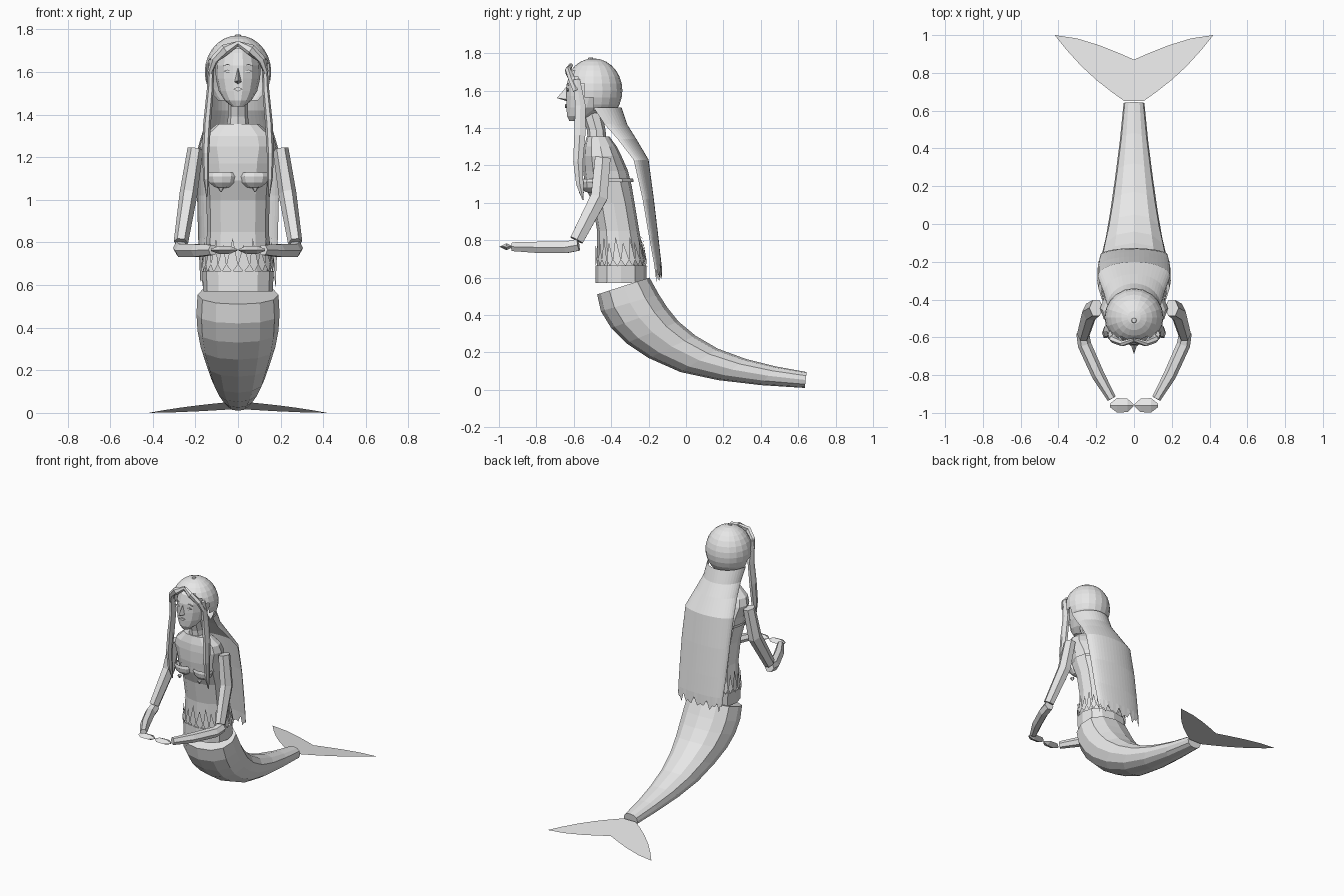
import bpy, bmesh, math
from mathutils import Vector, Matrix

if "Cube" in bpy.data.objects:
    bpy.data.objects.remove(bpy.data.objects["Cube"])

grey = bpy.data.materials.new("pale grey")
grey.diffuse_color = (0.8, 0.8, 0.8, 1)
grey.use_nodes = True
grey.node_tree.nodes["Principled BSDF"].inputs["Base Color"].default_value = grey.diffuse_color


def finish(name, bm, mirror=False):
    if mirror:  # copy across x = 0
        geo = bmesh.ops.duplicate(bm, geom=bm.verts[:] + bm.edges[:] + bm.faces[:])["geom"]
        for v in [g for g in geo if isinstance(g, bmesh.types.BMVert)]:
            v.co.x *= -1
    bmesh.ops.recalc_face_normals(bm, faces=bm.faces[:])
    me = bpy.data.meshes.new(name)
    bm.to_mesh(me)
    bm.free()
    me.materials.append(grey)
    ob = bpy.data.objects.new(name, me)
    bpy.context.collection.objects.link(ob)
    return ob


def ring(c, a, b, n, power=1.0, turn=0.0):
    """Closed oval around c with half axes a and b; power below 1 squares it."""
    pts = []
    for i in range(n):
        t = 2 * math.pi * (i + turn) / n
        ca, sa = math.cos(t), math.sin(t)
        f = lambda q: math.copysign(abs(q) ** power, q) if abs(q) > 1e-6 else 0
        pts.append(Vector(c) + Vector(a) * f(ca) + Vector(b) * f(sa))
    return pts


def loft(bm, rings, closed=True, caps=True):
    rows = [[bm.verts.new(p) for p in r] for r in rings]
    n = len(rows[0])
    for r, s in zip(rows, rows[1:]):
        for i in range(n if closed else n - 1):
            j = (i + 1) % n
            bm.faces.new((r[i], r[j], s[j], s[i]))
    if caps:
        bm.faces.new(rows[0][::-1])
        bm.faces.new(rows[-1])


def upright(levels, n, power=1.0):
    """Horizontal rings from (z, half width, front y, back y)."""
    return [ring((0, (f + b) / 2, z), (w, 0, 0), (0, (b - f) / 2, 0), n, power)
            for z, w, f, b in levels]


def tube(bm, path, n=6, caps=True):
    """Path of (centre, radius across x, radius across the bend)."""
    pts = [Vector(p[0]) for p in path]
    rings = []
    for i, (c, rx, ry) in enumerate(path):
        d = (pts[min(i + 1, len(pts) - 1)] - pts[max(i - 1, 0)]).normalized()
        a = (Vector((1, 0, 0)) - d * d.x).normalized()
        rings.append(ring(c, a * rx, d.cross(a) * ry, n))
    loft(bm, rings, caps=caps)


# Tail: oval sections between an upper and a lower outline
bm = bmesh.new()
stations = [(-.195, .60, -.475, .51, .19), (-.145, .51, -.455, .42, .195),
            (-.10, .44, -.40, .33, .19), (-.04, .365, -.32, .25, .175),
            (.05, .29, -.20, .17, .15), (.17, .22, -.03, .095, .125),
            (.32, .165, .17, .052, .10), (.48, .125, .40, .025, .075),
            (.645, .095, .635, .01, .055)]
loft(bm, [ring((0, (uy + ly) / 2, (uz + lz) / 2), (w, 0, 0),
               (0, (uy - ly) / 2, (uz - lz) / 2), 12, .9)
          for uy, uz, ly, lz, w in stations])
finish("tail", bm)

# Tail fin: flat sheet sloping down to the tips
bm = bmesh.new()
half = [(.05, .65), (.12, .70), (.2, .763), (.28, .837), (.36, .925), (.42, 1.0),
        (.30, .982), (.18, .945), (.08, .905)]
outline = half + [(0, .87)] + [(-x, y) for x, y in half[::-1]]
bm.faces.new([bm.verts.new((x, y, .05 * (1 - y) / .35)) for x, y in outline])
finish("tail_fin", bm)

# Torso, neck and waist band
bm = bmesh.new()
loft(bm, upright([(.60, .155, -.475, -.22), (.72, .155, -.475, -.225),
                  (.85, .145, -.475, -.25), (1.0, .148, -.50, -.275),
                  (1.09, .155, -.54, -.29), (1.17, .16, -.55, -.31),
                  (1.25, .18, -.55, -.345), (1.30, .165, -.545, -.37),
                  (1.355, .10, -.53, -.41)], 12, .85))
finish("torso", bm)
bm = bmesh.new()
loft(bm, upright([(1.33, .055, -.525, -.425), (1.39, .047, -.53, -.43),
                  (1.48, .047, -.56, -.45)], 8))
finish("neck", bm)
bm = bmesh.new()
loft(bm, upright([(.57, .163, -.485, -.21), (.665, .168, -.483, -.212)], 12, .85))
finish("waist_band", bm)

# Fringe: pointed scales standing around the waist
bm = bmesh.new()
base = ring((0, -.345, .66), (.176, 0, 0), (0, .14, 0), 24, .85)
top = ring((0, -.357, .80), (.158, 0, 0), (0, .126, 0), 24, .85)
for i in range(24):
    j = (i + 1) % 24
    tip = (top[i] + top[j]) / 2
    tip.z += .03 * (i % 2) - .01
    foot = (base[i] + base[j]) / 2
    left, right = base[i].lerp(top[i], .25), base[j].lerp(top[j], .25)
    bm.faces.new([bm.verts.new(p) for p in (foot, right, tip, left)])
finish("waist_fringe", bm)

# Bust cups, band and small pendants
bm = bmesh.new()
bmesh.ops.create_uvsphere(bm, u_segments=10, v_segments=6, radius=1)
bmesh.ops.bisect_plane(bm, geom=bm.verts[:] + bm.edges[:] + bm.faces[:],
                       plane_co=(0, 0, .3), plane_no=(0, 0, 1), clear_outer=True)
bmesh.ops.transform(bm, verts=bm.verts[:], matrix=Matrix.Translation((.075, -.515, 1.11))
                    @ Matrix.Diagonal((.074, .052, .058, 1)))
finish("bust_cups", bm, True)
bm = bmesh.new()
loft(bm, upright([(1.112, .163, -.545, -.28), (1.13, .164, -.547, -.283)], 12, .85), caps=False)
finish("bust_band", bm)
bm = bmesh.new()
bmesh.ops.create_cone(bm, segments=5, radius1=.004, radius2=.016, depth=.02, cap_ends=True,
                      matrix=Matrix.Translation((.08, -.56, 1.047)))
finish("pendants", bm, True)

# Arms and hands
bm = bmesh.new()
tube(bm, [((.200, -.445, 1.24), .037, .048), ((.232, -.465, 1.03), .042, .052),
          ((.268, -.585, .80), .034, .042)])
tube(bm, [((.272, -.575, .775), .034, .036), ((.262, -.64, .762), .036, .036),
          ((.19, -.80, .762), .034, .034), ((.118, -.925, .765), .024, .027)])
finish("arms", bm, True)
bm = bmesh.new()
loft(bm, [ring((x, -.96, .765), (0, r * 2, 0), (0, 0, r), 4)
          for x, r in ((.003, .003), (.035, .018), (.09, .019), (.127, .005))])
finish("hands", bm, True)

# Head and nose
bm = bmesh.new()
loft(bm, upright([(1.438, .028, -.625, -.56), (1.465, .062, -.638, -.50),
                  (1.51, .09, -.642, -.42), (1.57, .104, -.643, -.39),
                  (1.63, .106, -.642, -.38), (1.69, .095, -.625, -.39),
                  (1.735, .05, -.57, -.44)], 14))
finish("head", bm)
bm = bmesh.new()
corners = [(0, -.64, 1.62), (.017, -.637, 1.553), (0, -.637, 1.543), (-.017, -.637, 1.553), (0, -.69, 1.56)]
vs = [bm.verts.new(p) for p in corners]
for i in range(4):
    bm.faces.new((vs[i], vs[(i + 1) % 4], vs[4]))
finish("nose", bm)


# Face details as thin plates
def plate(name, pts, y, mirror):
    bm = bmesh.new()
    f = bm.faces.new([bm.verts.new((x, y, z)) for x, z in pts])
    ext = bmesh.ops.extrude_face_region(bm, geom=[f])["geom"]
    for v in [g for g in ext if isinstance(g, bmesh.types.BMVert)]:
        v.co.y += .008
    finish(name, bm, mirror)


plate("eyes", [(.03, 1.602), (.048, 1.611), (.068, 1.604), (.048, 1.594)], -.637, True)
plate("brows", [(.025, 1.628), (.05, 1.638), (.075, 1.626), (.05, 1.633)], -.634, True)
plate("lips", [(-.022, 1.52), (-.007, 1.527), (.007, 1.527), (.022, 1.52), (0, 1.508)], -.647, False)

# Hair cap: dome opened at the face, with a small crown knob
bm = bmesh.new()
bmesh.ops.create_uvsphere(bm, u_segments=20, v_segments=14, radius=1)
bmesh.ops.transform(bm, verts=bm.verts[:], matrix=Matrix.Translation((0, -.495, 1.60))
                    @ Matrix.Diagonal((.156, .155, .172, 1)))
gone = []
for f in bm.faces:
    c = f.calc_center_median()
    if c.z < 1.46 or (c.z < 1.70 and c.y < -.46 - (c.z - 1.45) * .55):
        gone.append(f)
bmesh.ops.delete(bm, geom=gone, context='FACES')
finish("hair_cap", bm)
bm = bmesh.new()
bmesh.ops.create_cone(bm, segments=8, radius1=.016, radius2=.012, depth=.012, cap_ends=True,
                      matrix=Matrix.Translation((0, -.51, 1.77)))
finish("crown_knob", bm)

# Swept locks across the forehead, then long locks in front of the shoulders
bm = bmesh.new()
tube(bm, [((.0, -.615, 1.735), .012, .012), ((.06, -.632, 1.705), .026, .016),
          ((.11, -.61, 1.66), .020, .020), ((.132, -.585, 1.60), .012, .022)])
finish("forehead_locks", bm, True)
bm = bmesh.new()
tube(bm, [((.125, -.585, 1.66), .012, .02), ((.130, -.565, 1.52), .016, .032),
          ((.145, -.568, 1.36), .018, .034), ((.152, -.577, 1.22), .017, .030),
          ((.150, -.568, 1.10), .013, .022), ((.146, -.55, 1.015), .003, .004)])
finish("front_locks", bm, True)

# Long back hair: curved sheet with a ragged hem
bm = bmesh.new()
rows = [(1.51, -.345, .140, .15), (1.42, -.315, .140, .12), (1.34, -.265, .160, .10),
        (1.23, -.200, .192, .08), (1.02, -.172, .192, .06), (.82, -.148, .187, .05),
        (.68, -.132, .180, .04)]
N = 22
sheet = []
for z, y, w, d in rows + [(.63, -.128, .178, .036)]:
    r = []
    for i in range(N + 1):
        t = math.pi * (i / N - .5)
        drop = 0
        if z == .63:
            drop = .035 * (i % 2) * -1 + .02 * math.sin(i * 1.7)
        r.append(Vector((w * math.sin(t), y - d * (1 - math.cos(t)), z + drop)))
    sheet.append(r)
loft(bm, sheet, closed=False, caps=False)
finish("back_hair", bm)
